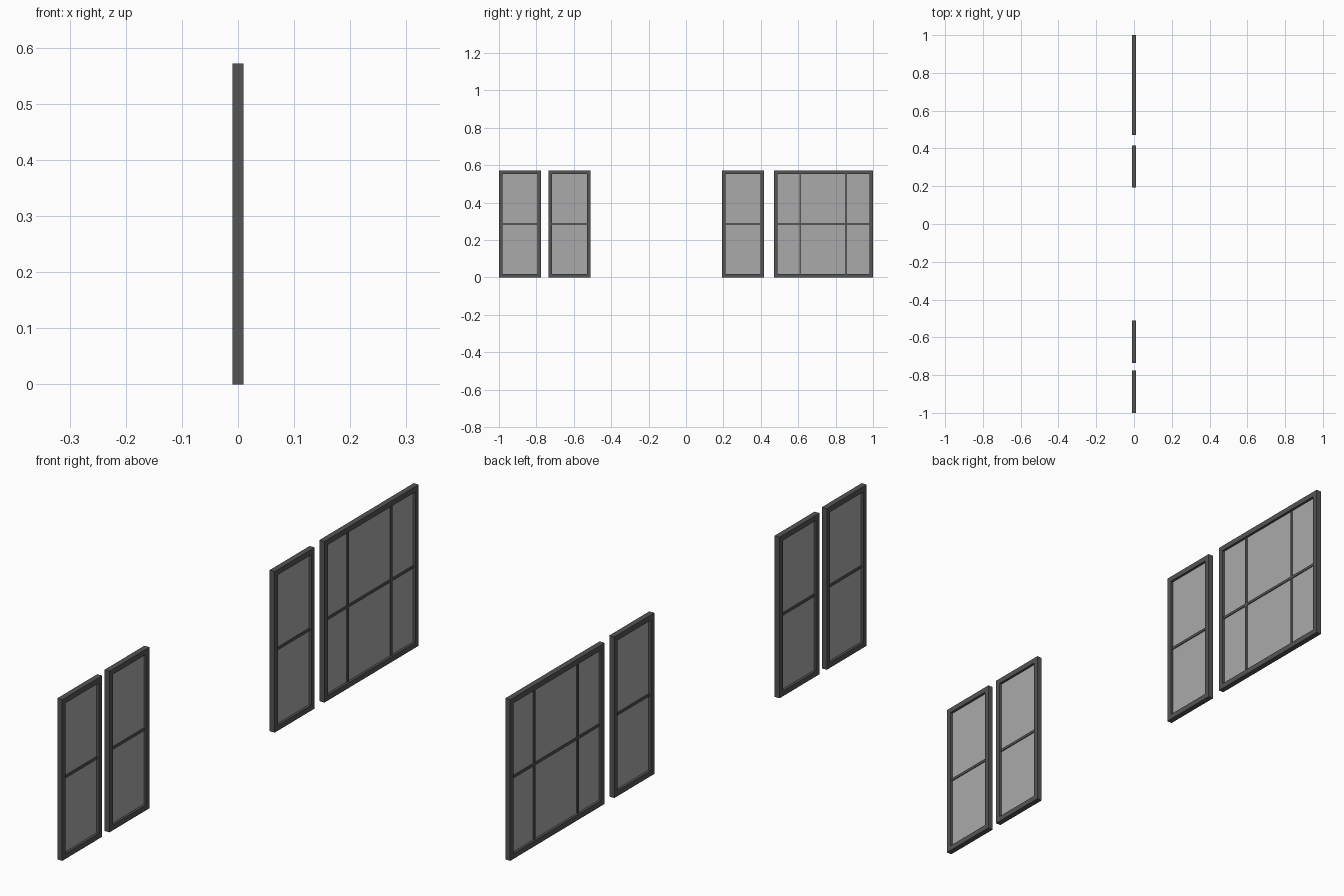
import bpy
import bmesh

if "Cube" in bpy.data.objects:
    bpy.data.objects.remove(bpy.data.objects["Cube"])

HEIGHT = 0.572      # overall window height
DEPTH = 0.0098      # half depth of the frame
FRAME = 0.019       # frame face width
BAR = 0.0095        # glazing bar width


def material(name, color):
    m = bpy.data.materials.new(name)
    m.diffuse_color = color
    m.use_nodes = True
    m.node_tree.nodes["Principled BSDF"].inputs["Base Color"].default_value = m.diffuse_color
    return m


frame_mat = material("dark_frame", (0.09, 0.09, 0.09, 1))
glass_mat = material("grey_glass", (0.4, 0.4, 0.4, 1))


def add_object(name, bm, mat):
    bmesh.ops.recalc_face_normals(bm, faces=bm.faces)
    mesh = bpy.data.meshes.new(name)
    bm.to_mesh(mesh)
    bm.free()
    mesh.materials.append(mat)
    obj = bpy.data.objects.new(name, mesh)
    bpy.context.collection.objects.link(obj)
    return obj


def box(bm, half_x, y0, y1, z0, z1):
    verts = bmesh.ops.create_cube(bm, size=1)["verts"]
    for v in verts:
        v.co.x *= 2 * half_x
        v.co.y = y0 if v.co.y < 0 else y1
        v.co.z = z0 if v.co.z < 0 else z1


def window(name, y0, y1, upright_bars=()):
    # Mitred outer frame: four rectangular loops joined into a ring
    bm = bmesh.new()
    loops = []
    for x, inset in ((DEPTH, 0), (-DEPTH, 0), (-DEPTH, FRAME), (DEPTH, FRAME)):
        a, b, c, d = y0 + inset, y1 - inset, inset, HEIGHT - inset
        loops.append([bm.verts.new((x, y, z))
                      for y, z in ((a, c), (b, c), (b, d), (a, d))])
    for i in range(4):
        p, q = loops[i], loops[(i + 1) % 4]
        for j in range(4):
            k = (j + 1) % 4
            bm.faces.new((p[j], p[k], q[k], q[j]))
    add_object(name + "_frame", bm, frame_mat)

    # Glazing bars: one crossbar, plus uprights on the wide window
    bm = bmesh.new()
    mid = HEIGHT / 2
    box(bm, 0.004, y0 + FRAME, y1 - FRAME, mid - BAR / 2, mid + BAR / 2)
    for y in upright_bars:
        box(bm, 0.0041, y - BAR / 2, y + BAR / 2, FRAME, HEIGHT - FRAME)
    add_object(name + "_glazing_bars", bm, frame_mat)

    # Glass pane
    bm = bmesh.new()
    box(bm, 0.001, y0 + FRAME, y1 - FRAME, FRAME, HEIGHT - FRAME)
    add_object(name + "_glass", bm, glass_mat)


window("narrow_window_1", -1.0, -0.776)
window("narrow_window_2", -0.735, -0.511)
window("narrow_window_3", 0.192, 0.416)
window("wide_window", 0.471, 1.0, (0.611, 0.855))
